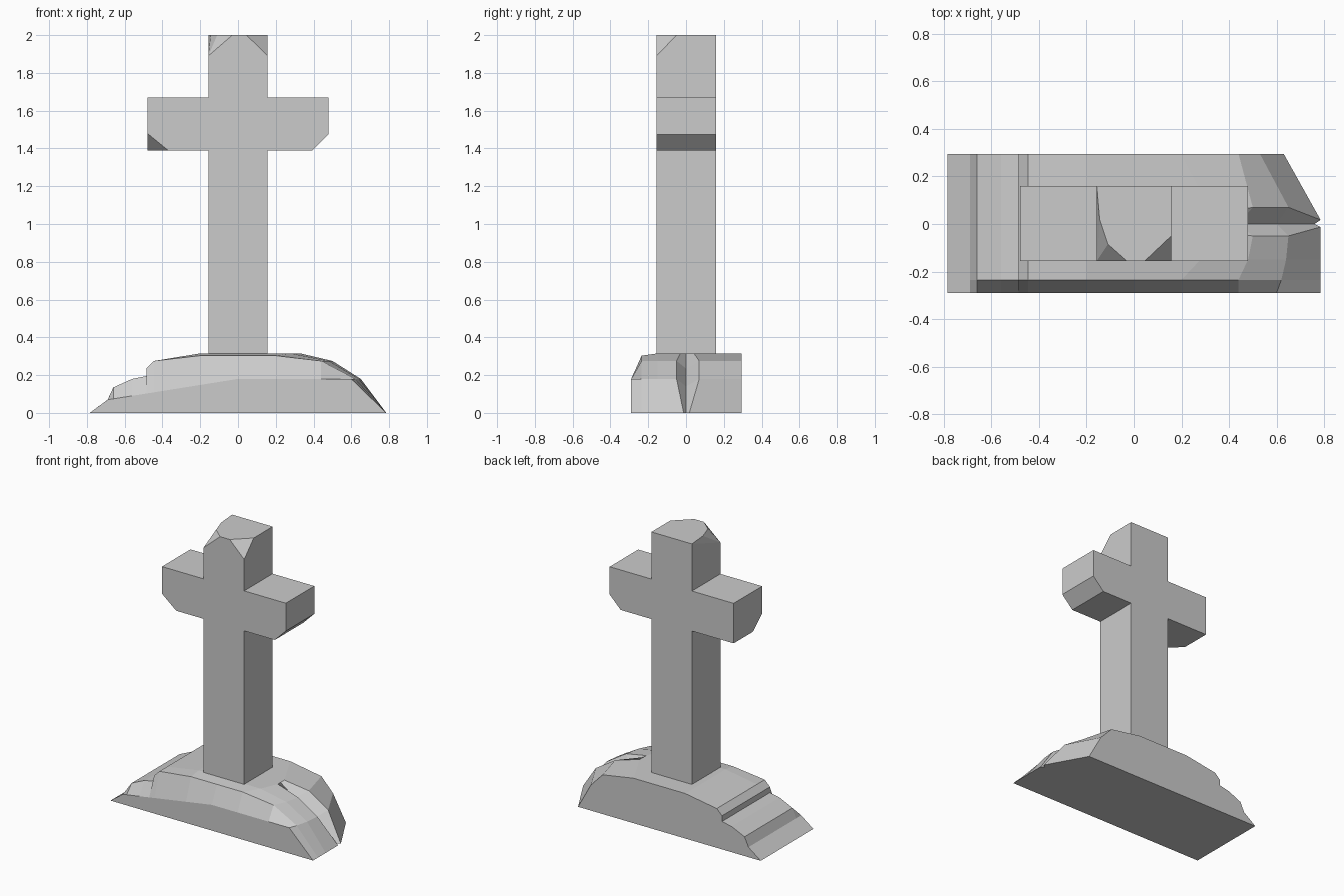
import bpy, bmesh

cube = bpy.data.objects.get("Cube")
if cube:
    bpy.data.objects.remove(cube, do_unlink=True)

stone = bpy.data.materials.new("grey_stone")
stone.use_nodes = True
GREY = (0.6, 0.6, 0.6, 1)
stone.diffuse_color = GREY
stone.node_tree.nodes["Principled BSDF"].inputs["Base Color"].default_value = GREY


def finish(name, bm):
    """Turn a bmesh into a flat-shaded stone object."""
    bmesh.ops.recalc_face_normals(bm, faces=bm.faces)
    mesh = bpy.data.meshes.new(name)
    bm.to_mesh(mesh)
    bm.free()
    mesh.materials.append(stone)
    bpy.context.collection.objects.link(bpy.data.objects.new(name, mesh))


def hull(name, points):
    """Chipped block: convex hull of its corners."""
    bm = bmesh.new()
    for p in points:
        bm.verts.new(p)
    bmesh.ops.convex_hull(bm, input=bm.verts)
    bmesh.ops.dissolve_limit(bm, angle_limit=0.01, verts=bm.verts, edges=bm.edges)
    finish(name, bm)


W, FRONT, BACK = 0.157, -0.156, 0.159
LOW, HIGH, TIP = 1.39, 1.67, 0.48

# Upright post with two broken top corners at the front
post = [(x, y, 0.25) for x in (-W, W) for y in (FRONT, BACK)]
post += [(-W, BACK, 2), (W, BACK, 2)]
post += [(W, FRONT, 1.89), (W, -0.05, 2), (0.045, FRONT, 2)]
post += [(-W, FRONT, 1.89), (-0.03, FRONT, 2), (-0.11, -0.085, 2), (-0.145, 0.02, 2)]
hull("post", post)

# Left arm with its lower edge cut off along the full depth
profile = [(W, LOW), (W, HIGH), (TIP, HIGH), (TIP, 1.475), (0.395, LOW)]
hull("left_arm", [(x, y, z) for x, z in profile for y in (FRONT, BACK)])

# Right arm with only the lower front corner broken off
arm = [(x, y, HIGH) for x in (-W, -TIP) for y in (FRONT, BACK)]
arm += [(-W, FRONT, LOW), (-W, BACK, LOW), (-TIP, BACK, LOW)]
arm += [(-TIP, FRONT, 1.48), (-0.37, FRONT, LOW), (-TIP, -0.055, LOW)]
hull("right_arm", arm)

# Mound: rows across the depth share the stepped right side,
# the left slope differs per row
STEPS = [(-0.785, 0), (-0.69, 0.07), (-0.66, 0.135), (-0.56, 0.18), (-0.485, 0.195),
         (-0.485, 0.235), (-0.445, 0.275), (-0.2, 0.315), (0, 0.315)]
SLOPE = (0.315, 0.275, 0.18, 0)
GROOVE = (0.315, 0.235, 0.14, 0)
TAPER = (0.6, 1, 1, 0.25)
# depth, slope x positions, slope heights, height limit
ROWS = [
    (-0.29, (0.2, 0.44, 0.6, 0.785), SLOPE, 0.18),
    (-0.235, (0.2, 0.44, 0.62, 0.785), SLOPE, 0.303),
    (-0.15, (0.28, 0.48, 0.64, 0.785), SLOPE, 1),
    (-0.05, (0.33, 0.5, 0.65, 0.785), SLOPE, 1),
    (0.0, (0.33, 0.44, 0.6, 0.76), GROOVE, 1),
    (0.07, (0.33, 0.5, 0.65, 0.785), SLOPE, 1),
    (0.295, (0.2, 0.44, 0.53, 0.63), SLOPE, 1),
]

bm = bmesh.new()
grid = []
for y, xs, heights, limit in ROWS:
    row = []
    for x, z in STEPS:
        # The front edge is worn lower towards the right end
        cap = limit + 0.16 * min(x, 0) if y == ROWS[0][0] else limit
        row.append(bm.verts.new((x, y, min(z, cap))))
    for x, z, t in zip(xs, heights, TAPER):
        depth = y * t if abs(y) < 0.1 else y
        row.append(bm.verts.new((x, depth, min(z, limit))))
    grid.append(row)

for a, b in zip(grid, grid[1:]):
    for i in range(len(a) - 1):
        bm.faces.new((a[i], a[i + 1], b[i + 1], b[i]))
bm.faces.new(grid[0])
bm.faces.new(grid[-1])
bm.faces.new([r[0] for r in grid] + [r[-1] for r in reversed(grid)])
bmesh.ops.remove_doubles(bm, verts=bm.verts, dist=0.0005)
finish("mound", bm)
